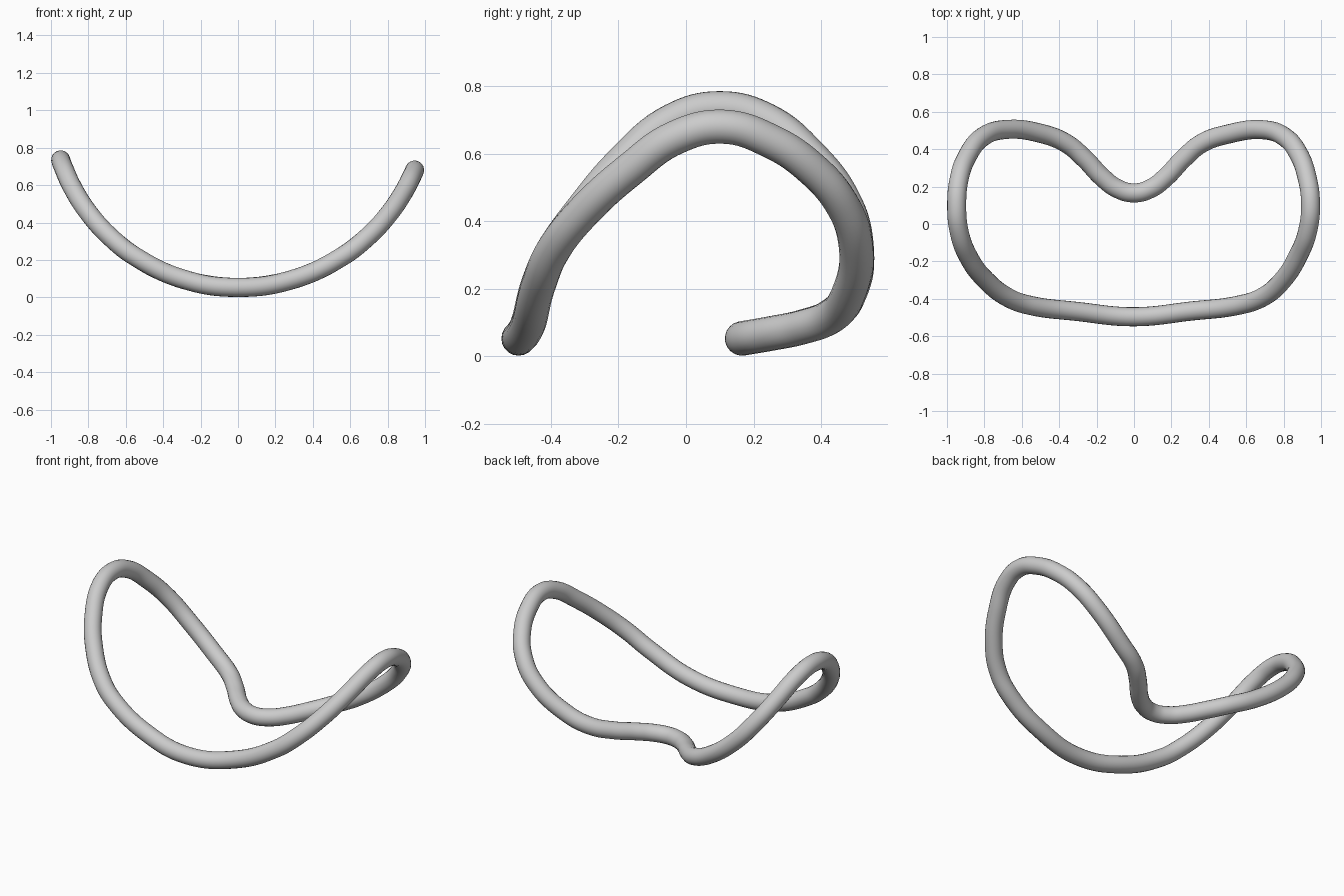
import bpy
from math import sqrt

if "Cube" in bpy.data.objects:
    bpy.data.objects.remove(bpy.data.objects["Cube"])

RADIUS = 0.051

# Plan of the tube's centre line (x, y), anticlockwise from the front middle
plan = [(0, -0.496), (0.3, -0.466), (0.56, -0.434), (0.69, -0.39),
        (0.795, -0.30), (0.88, -0.165), (0.93, -0.03), (0.944, 0.11),
        (0.925, 0.25), (0.88, 0.375), (0.81, 0.462), (0.7, 0.503),
        (0.5, 0.48), (0.36, 0.43), (0.26, 0.345), (0.17, 0.25),
        (0.09, 0.19), (0, 0.166), (-0.09, 0.19), (-0.17, 0.25),
        (-0.26, 0.345), (-0.36, 0.43), (-0.5, 0.485), (-0.69, 0.505),
        (-0.81, 0.465), (-0.89, 0.365), (-0.935, 0.24), (-0.948, 0.10),
        (-0.935, -0.04), (-0.88, -0.185), (-0.79, -0.303), (-0.67, -0.395),
        (-0.56, -0.434), (-0.3, -0.468)]


# Seen from the front the loop follows a circular arc, slightly flatter on the right
def height(x):
    r = 1.024 if x > 0 else 1.0
    return RADIUS + 0.002 + r - sqrt(r * r - x * x)


# Closed round tube swept along the bent loop
curve = bpy.data.curves.new("bent_tube_loop", 'CURVE')
curve.dimensions = '3D'
curve.bevel_depth = RADIUS
curve.bevel_resolution = 8
curve.resolution_u = 8
spline = curve.splines.new('BEZIER')
spline.bezier_points.add(len(plan) - 1)
spline.use_cyclic_u = True
for point, (x, y) in zip(spline.bezier_points, plan):
    point.co = (x, y, height(x))
    point.handle_left_type = point.handle_right_type = 'AUTO'

loop = bpy.data.objects.new("bent_tube_loop", curve)
bpy.context.collection.objects.link(loop)
bpy.context.view_layer.objects.active = loop
loop.select_set(True)
bpy.ops.object.convert(target='MESH')
bpy.ops.object.shade_smooth()
